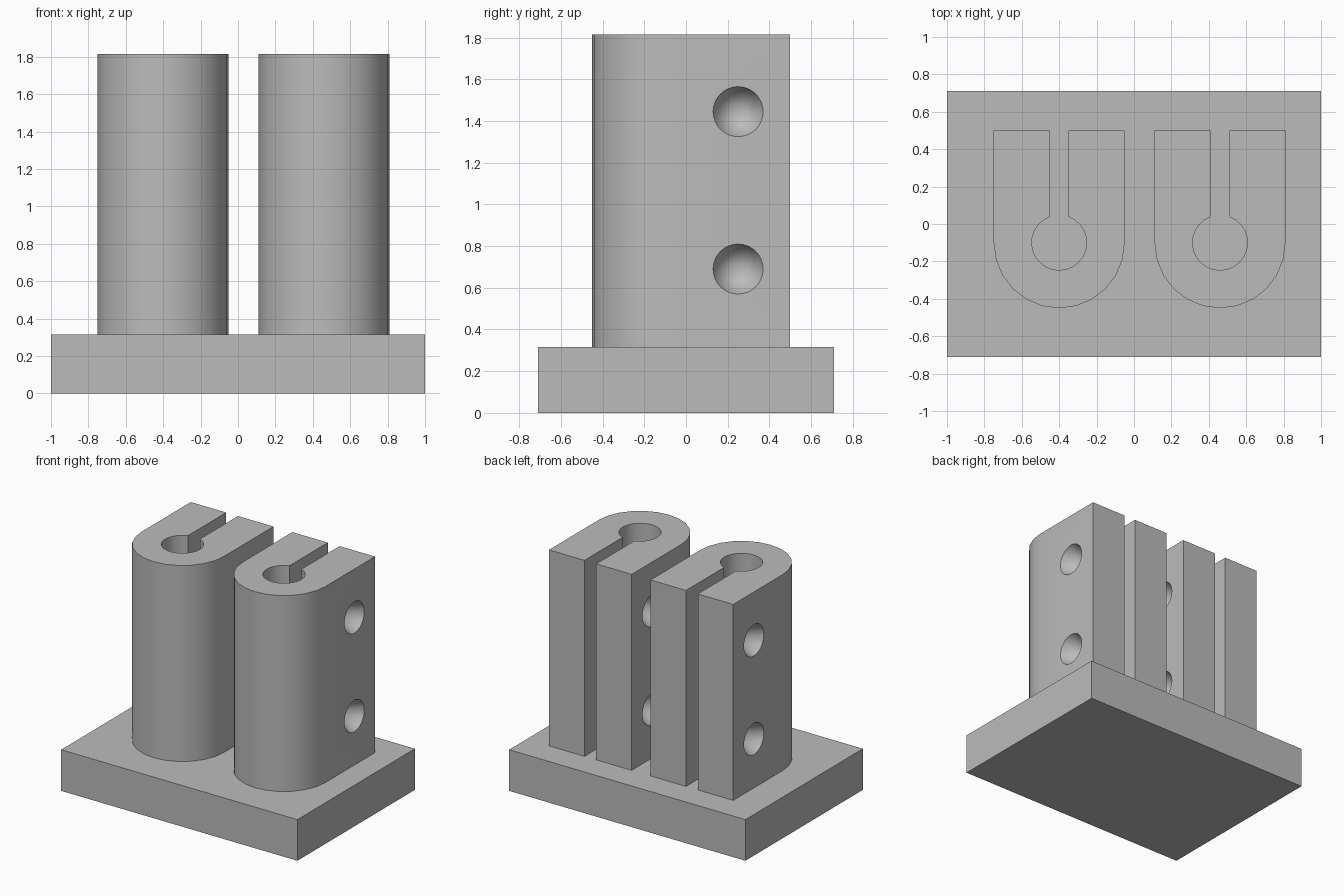
import bpy, bmesh, math
from mathutils import Matrix

cube = bpy.data.objects.get("Cube")
if cube:
    bpy.data.objects.remove(cube, do_unlink=True)

grey = bpy.data.materials.new("plain grey")
grey.use_nodes = True
colour = (0.5, 0.5, 0.5, 1)
grey.diffuse_color = colour
grey.node_tree.nodes["Principled BSDF"].inputs["Base Color"].default_value = colour

BASE_TOP, TOP = 0.315, 1.815
CENTRE_Y, BACK_Y = -0.1, 0.5
OUTER, BORE, SLOT = 0.35, 0.147, 0.05
HOLE_R, HOLE_DEPTH, HOLE_Y = 0.12, 0.25, 0.25


def add_object(name, bm):
    bmesh.ops.recalc_face_normals(bm, faces=bm.faces)
    mesh = bpy.data.meshes.new(name)
    bm.to_mesh(mesh)
    bm.free()
    mesh.materials.append(grey)
    obj = bpy.data.objects.new(name, mesh)
    bpy.context.collection.objects.link(obj)
    return obj


def arc(radius, start, end, steps):
    angles = [start + (end - start) * i / steps for i in range(steps + 1)]
    return [(radius * math.cos(a), CENTRE_Y + radius * math.sin(a)) for a in angles]


def clamp(name, x):
    # U-shaped outline with a round bore opening into a slot at the back
    gap = math.asin(SLOT / BORE)
    outline = arc(OUTER, -math.pi, 0, 12)
    outline += [(OUTER, BACK_Y), (SLOT, BACK_Y)]
    outline += arc(BORE, math.pi / 2 - gap, gap - 1.5 * math.pi, 22)
    outline += [(-SLOT, BACK_Y), (-OUTER, BACK_Y)]
    bm = bmesh.new()
    face = bm.faces.new([bm.verts.new((px + x, py, BASE_TOP)) for px, py in outline])
    solid = bmesh.ops.extrude_face_region(bm, geom=[face])
    verts = [v for v in solid["geom"] if isinstance(v, bmesh.types.BMVert)]
    bmesh.ops.translate(bm, verts=verts, vec=(0, 0, TOP - BASE_TOP))
    body = add_object(name, bm)

    # Conical screw holes in both outer sides
    bm = bmesh.new()
    extra = 0.02
    length = HOLE_DEPTH + extra
    for side in (-1, 1):
        for z in (0.69, 1.445):
            middle = x + side * (OUTER + extra - length / 2)
            place = Matrix.Translation((middle, HOLE_Y, z))
            turn = Matrix.Rotation(-side * math.pi / 2, 4, "Y")
            bmesh.ops.create_cone(bm, cap_ends=True, segments=32, depth=length,
                                  radius1=HOLE_R * length / HOLE_DEPTH, radius2=0,
                                  matrix=place @ turn)
    bmesh.ops.remove_doubles(bm, verts=bm.verts, dist=0.0001)
    cutter = add_object(name + "_hole_cutter", bm)
    cutter.hide_render = True

    cut = body.modifiers.new("screw holes", "BOOLEAN")
    cut.operation = "DIFFERENCE"
    cut.solver = "EXACT"
    cut.object = cutter
    bpy.ops.object.select_all(action="DESELECT")
    body.select_set(True)
    bpy.context.view_layer.objects.active = body
    bpy.ops.object.modifier_apply(modifier=cut.name)
    bpy.data.objects.remove(cutter, do_unlink=True)
    bpy.ops.object.shade_smooth_by_angle(angle=math.radians(30))


# Base plate
bm = bmesh.new()
bmesh.ops.create_cube(bm, size=1)
bmesh.ops.scale(bm, verts=bm.verts, vec=(2, 1.42, BASE_TOP))
bmesh.ops.translate(bm, verts=bm.verts, vec=(0, 0, BASE_TOP / 2))
add_object("base_plate", bm)

# Pair of clamps
clamp("right_clamp", -0.4)
clamp("left_clamp", 0.46)
